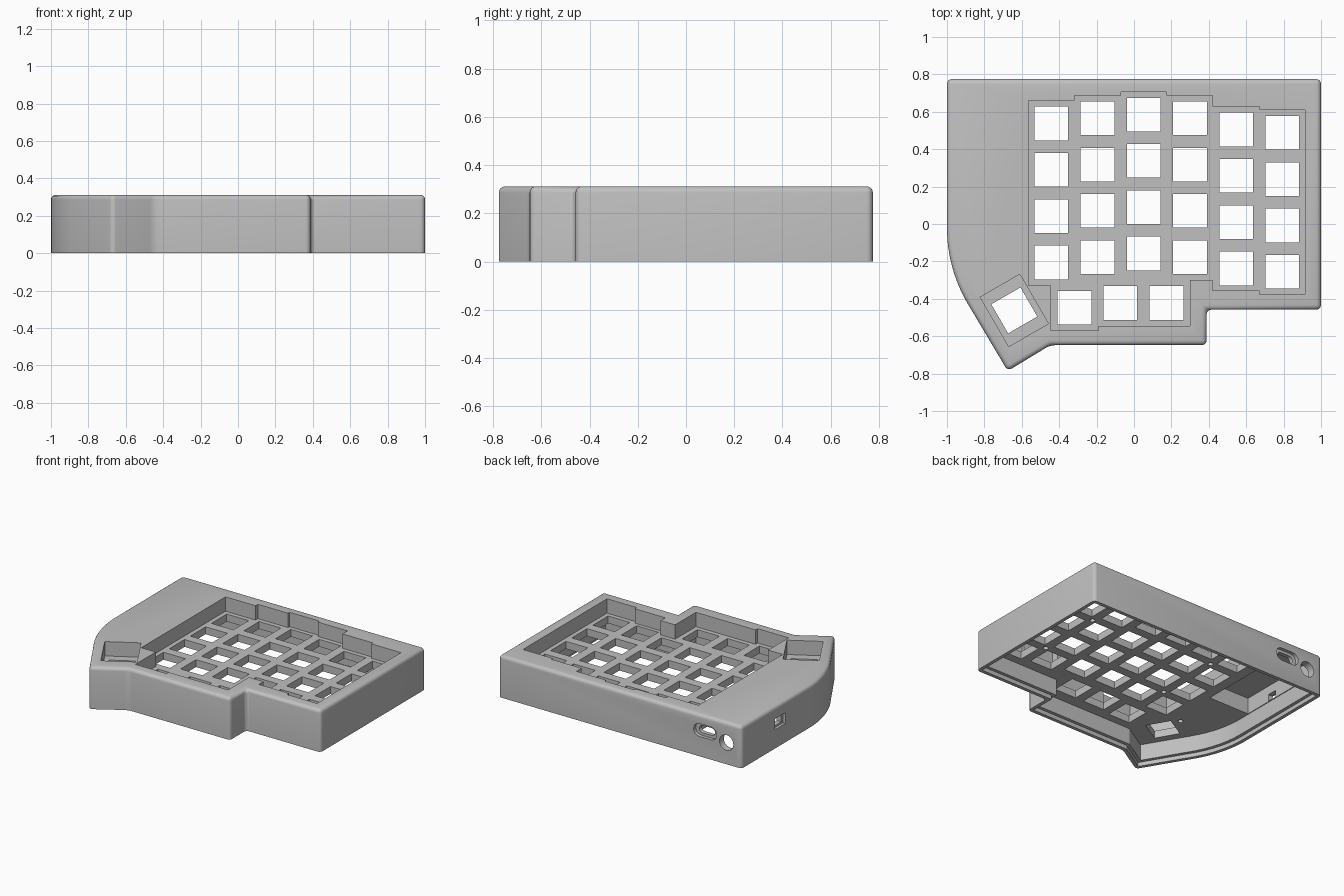
import bpy, bmesh, math
from mathutils import Matrix, Vector

if "Cube" in bpy.data.objects:
    bpy.data.objects.remove(bpy.data.objects["Cube"], do_unlink=True)

HEIGHT, PLATE_TOP, PLATE_BOTTOM = 0.312, 0.205, 0.15
PITCH, HOLE = 0.2475, 0.18

grey = bpy.data.materials.new("case grey")
grey.use_nodes = True
grey.diffuse_color = (0.53, 0.53, 0.53, 1)
grey.node_tree.nodes["Principled BSDF"].inputs["Base Color"].default_value = (0.53, 0.53, 0.53, 1)


def make_object(name, bm):
    bmesh.ops.recalc_face_normals(bm, faces=bm.faces)
    mesh = bpy.data.meshes.new(name)
    bm.to_mesh(mesh)
    bm.free()
    mesh.materials.append(grey)
    obj = bpy.data.objects.new(name, mesh)
    bpy.context.collection.objects.link(obj)
    return obj


def add_prism(bm, points, z0, z1):
    face = bm.faces.new([bm.verts.new((x, y, z0)) for x, y in points])
    top = bmesh.ops.extrude_face_region(bm, geom=[face])["geom"]
    bmesh.ops.translate(bm, vec=(0, 0, z1 - z0),
                        verts=[v for v in top if isinstance(v, bmesh.types.BMVert)])


def rectangle(cx, cy, w, d, angle=0):
    turn = Matrix.Rotation(math.radians(angle), 2)
    corners = [(-1, -1), (1, -1), (1, 1), (-1, 1)]
    return [Vector((cx, cy)) + turn @ Vector((sx * w / 2, sy * d / 2)) for sx, sy in corners]


def inset(points, dist):
    """Offset a counter-clockwise outline inwards."""
    pts = [Vector(p) for p in points]
    result = []
    for i, p in enumerate(pts):
        a = (p - pts[i - 1]).normalized()
        b = (pts[(i + 1) % len(pts)] - p).normalized()
        na, nb = Vector((-a.y, a.x)), Vector((-b.y, b.x))
        result.append(p + (na + nb) * dist / (1 + na.dot(nb)))
    return result


def cut(body, bm):
    """Subtract a temporary shape from the body."""
    cutter = make_object("cutter", bm)
    cutter.hide_render = True
    mod = body.modifiers.new("cut", "BOOLEAN")
    mod.operation, mod.solver, mod.object = "DIFFERENCE", "EXACT", cutter
    bpy.context.view_layer.objects.active = body
    bpy.ops.object.modifier_apply(modifier=mod.name)
    bpy.data.objects.remove(cutter, do_unlink=True)


def cut_prism(body, points, z0, z1):
    bm = bmesh.new()
    add_prism(bm, points, z0, z1)
    cut(body, bm)


# Case shell: outline with a curved left side, rounded everywhere but the base
arc = [(-0.2 + 0.8 * math.cos(t), -0.02 + 0.8 * math.sin(t))
       for t in (math.radians(180 + 30 * i / 12) for i in range(13))]
outline = arc + [(-0.675, -0.786), (-0.448, -0.648), (0.388, -0.648), (0.388, -0.458),
                 (1, -0.458), (1, 0.775), (-1, 0.775)]
bm = bmesh.new()
add_prism(bm, outline, 0, HEIGHT)
bmesh.ops.recalc_face_normals(bm, faces=bm.faces)
rounded = [e for e in bm.edges if max(v.co.z for v in e.verts) > 0.1
           and e.calc_face_angle() > math.radians(15)]
bmesh.ops.bevel(bm, geom=rounded, offset=0.026, segments=4, profile=0.5, affect="EDGES")
case = make_object("keyboard_case", bm)

# Hollow underside with a stepped rim, plus a taller controller bay
cut_prism(case, inset(outline, 0.026), -0.1, 0.03)
cut_prism(case, inset(outline, 0.05), -0.1, PLATE_BOTTOM)
cut_prism(case, rectangle(-0.777, 0.395, 0.335, 0.65), 0.1, 0.27)

# Stepped recess around the main keys, and a turned one for the thumb key
recess = [(-0.565, -0.33), (-0.445, -0.33), (-0.445, -0.57), (-0.19, -0.57), (-0.19, -0.545),
          (0.3, -0.545), (0.3, -0.3), (0.42, -0.3), (0.42, -0.355), (0.67, -0.355),
          (0.67, -0.378), (0.915, -0.378), (0.915, 0.61), (0.67, 0.61), (0.67, 0.628),
          (0.42, 0.628), (0.42, 0.688), (0.175, 0.688), (0.175, 0.706), (-0.07, 0.706),
          (-0.07, 0.688), (-0.318, 0.688), (-0.318, 0.66), (-0.565, 0.66)]
thumb = (-0.64, -0.462)
cut_prism(case, recess, PLATE_TOP, 0.5)
cut_prism(case, rectangle(*thumb, 0.245, 0.305, 30), PLATE_TOP, 0.5)

# Switch holes: six staggered columns of four, three lower keys, one thumb key
bm = bmesh.new()
for col, top_y in enumerate((0.537, 0.565, 0.585, 0.565, 0.505, 0.487)):
    for row in range(4):
        add_prism(bm, rectangle(-0.442 + col * 0.247, top_y - row * PITCH, HOLE, HOLE), 0.1, 0.4)
for x, y in ((-0.318, -0.447), (-0.073, -0.422), (0.174, -0.422)):
    add_prism(bm, rectangle(x, y, HOLE, HOLE), 0.1, 0.4)
add_prism(bm, rectangle(*thumb, HOLE, HOLE, 30), 0.1, 0.4)
cut(case, bm)

# Blind screw holes under the plate
bm = bmesh.new()
for x, y in ((0.668, 0.36), (0.668, -0.13), (-0.32, 0.42), (-0.32, -0.07), (-0.66, -0.3)):
    bmesh.ops.create_cone(bm, cap_ends=True, segments=16, radius1=0.018, radius2=0.018, depth=0.06,
                          matrix=Matrix.Translation((x, y, PLATE_BOTTOM)))
cut(case, bm)


# Ports: a countersunk slot and a round jack at the back, a switch on the left
def slot(width, height, y0, y1):
    bm = bmesh.new()
    r, points = height / 2, []
    for i in range(18):
        side = 1 if i < 9 else -1
        t = math.radians(-90 + 22.5 * (i if i < 9 else i - 1))
        points.append((side * (width / 2 - r) + r * math.cos(t), r * math.sin(t)))
    add_prism(bm, points, -y1, -y0)
    bm.transform(Matrix.Translation((-0.7, 0, 0.195)) @ Matrix.Rotation(math.pi / 2, 4, "X"))
    return bm


cut(case, slot(0.19, 0.095, 0.75, 0.85))
cut(case, slot(0.13, 0.055, 0.68, 0.85))
bm = bmesh.new()
bmesh.ops.create_cone(bm, cap_ends=True, segments=32, radius1=0.057, radius2=0.057, depth=0.16,
                      matrix=Matrix.Translation((-0.875, 0.76, 0.16))
                      @ Matrix.Rotation(math.pi / 2, 4, "X"))
cut(case, bm)
cut_prism(case, rectangle(-1, 0.32, 0.04, 0.12), 0.14, 0.22)
cut_prism(case, rectangle(-1, 0.32, 0.2, 0.075), 0.155, 0.205)

# Smooth the rounded edges and keep the rest crisp
bpy.ops.object.select_all(action="DESELECT")
case.select_set(True)
bpy.context.view_layer.objects.active = case
bpy.ops.object.shade_smooth_by_angle(angle=math.radians(30))
